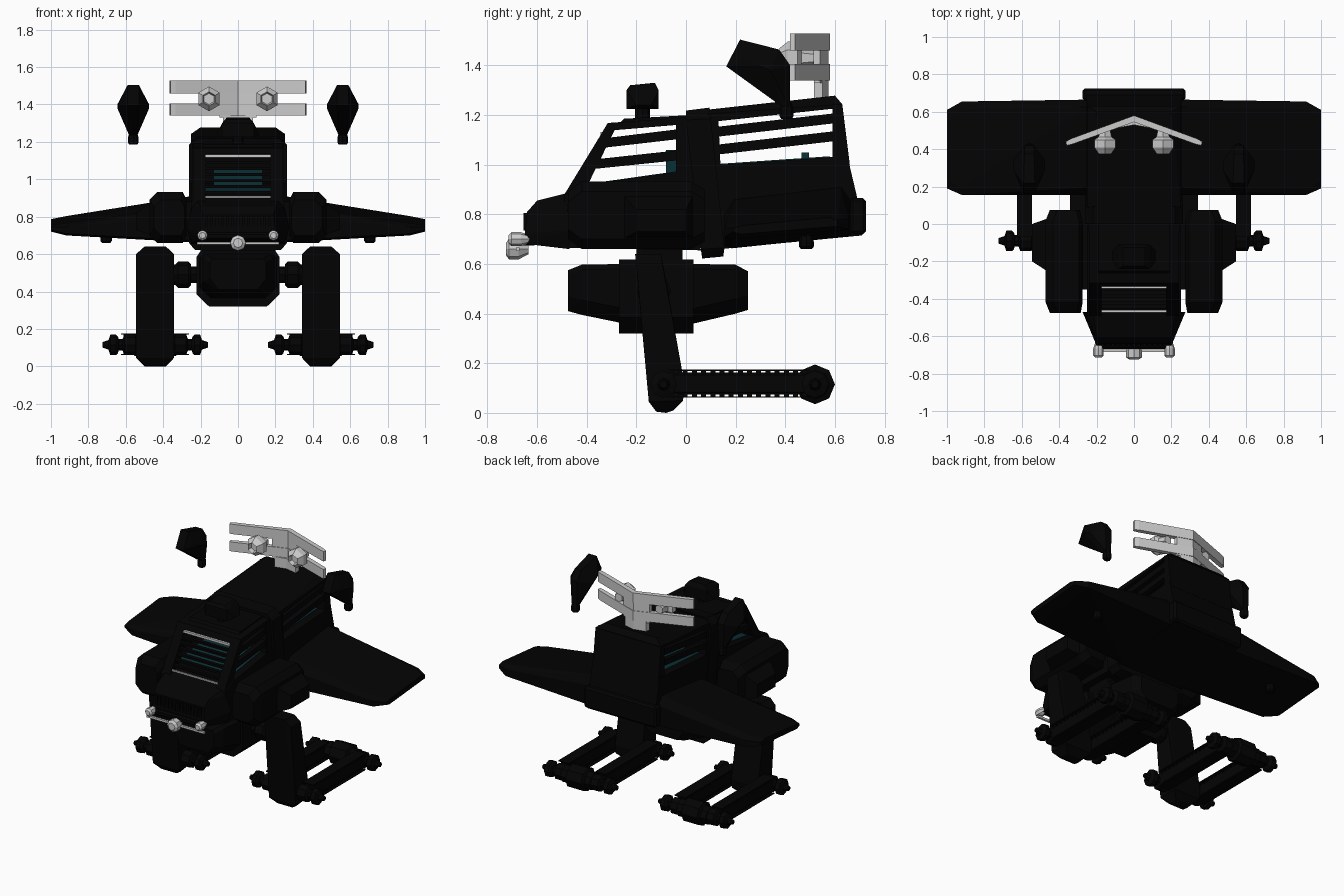
import bpy, bmesh
from mathutils import Vector


def material(name, col):
    m = bpy.data.materials.new(name)
    m.diffuse_color = (*col, 1)
    return m


BLACK = material("black_paint", (0.001, 0.001, 0.001))
TEAL = material("teal_trim", (0.003, 0.03, 0.038))


def finish(name, bm, mat, mirror, bevel=0):
    bmesh.ops.recalc_face_normals(bm, faces=bm.faces)
    me = bpy.data.meshes.new(name)
    bm.to_mesh(me)
    bm.free()
    ob = bpy.data.objects.new(name, me)
    bpy.context.collection.objects.link(ob)
    if mat:
        me.materials.append(mat)
    if bevel:
        b = ob.modifiers.new("chamfer", 'BEVEL')
        b.width, b.segments = bevel, 1
    if mirror:
        ob.modifiers.new("mirror", 'MIRROR').use_mirror_merge = False
    return ob


def hull(name, pts, mat=BLACK, mirror=False, bevel=0):
    bm = bmesh.new()
    for p in pts:
        bm.verts.new(p)
    r = bmesh.ops.convex_hull(bm, input=bm.verts)
    junk = {v for v in r["geom_interior"] + r["geom_unused"] if isinstance(v, bmesh.types.BMVert)}
    bmesh.ops.delete(bm, geom=list(junk), context='VERTS')
    bmesh.ops.dissolve_limit(bm, angle_limit=0.01, verts=bm.verts, edges=bm.edges)
    return finish(name, bm, mat, mirror, bevel)


def slab(name, prof, x0, x1, mat=BLACK, mirror=False, bevel=0):
    """Side profile (y, z) carried from x0 to x1."""
    return hull(name, [(x, y, z) for x in (x0, x1) for y, z in prof], mat, mirror, bevel)


def box(name, x0, x1, y0, y1, z0, z1, mat=BLACK, mirror=False, bevel=0):
    return slab(name, [(y0, z0), (y1, z0), (y1, z1), (y0, z1)], x0, x1, mat, mirror, bevel)


def lathe(name, prof, origin, axis, n=8, mat=BLACK, mirror=False):
    """Rings of (distance, radius) along an axis."""
    bm = bmesh.new()
    q = Vector(axis).to_track_quat('Z', 'Y')
    rings = []
    for d, r in prof:
        c = bmesh.ops.create_circle(bm, segments=n, radius=r)["verts"]
        for v in c:
            v.co = Vector(origin) + q @ Vector((v.co.x, v.co.y, d))
        rings.append(c)
    for a, b in zip(rings, rings[1:]):
        for i in range(n):
            j = (i + 1) % n
            bm.faces.new((a[i], a[j], b[j], b[i]))
    bm.faces.new(rings[0])
    bm.faces.new(rings[-1])
    return finish(name, bm, mat, mirror)


# front cabin: lower body, nose, roof and pillars
slab("cabin_lower", [(-.49, .665), (.06, .655), (.03, .98), (-.4, .92), (-.49, .88)], -.25, .25)
nose = []
for y, z, w in [(-.47, .66, .25), (-.47, .74, .275), (-.48, .85, .25), (-.48, .885, .22),
                (-.60, .855, .2), (-.64, .81, .19), (-.65, .72, .2), (-.64, .68, .2)]:
    nose += [(-w, y, z), (w, y, z)]
hull("nose", nose)
box("nose_bumper", -.19, .19, -.668, -.6, .675, .715, bevel=.01)
for i in range(13):
    x = -.168 + i * .028
    box("grille_fin", x - .007, x + .007, -.655, -.63, .735, .805)
slab("windshield_pillar", [(-.49, .88), (-.4, .91), (-.275, 1.165), (-.315, 1.167)], .175, .24, mirror=True)
slab("cabin_rear_pillar", [(-.04, .95), (.03, .95), (.02, 1.19), (-.04, 1.185)], .19, .245, mirror=True)
slab("cabin_roof", [(-.335, 1.135), (-.315, 1.168), (.02, 1.192), (.02, 1.165), (-.3, 1.145)], -.24, .24)
slab("roof_cap", [(-.27, 1.165), (-.25, 1.185), (.02, 1.2), (.02, 1.18)], -.19, .19)
# cabin side slats and windshield slats
for z, y0 in [(1.085, -.36), (1.0, -.40)]:
    slab("cabin_side_slat", [(y0, z - .02), (-.03, z + .018), (-.03, z + .058), (y0 + .02, z + .02)],
         .205, .238, mirror=True)
for i in range(6):
    z = .93 + i * .032
    y = -.48 + (z - .88) * .575
    box("windshield_slat", -.18, .18, y, y + .025, z - .008, z + .008)
box("windshield_top_bar", -.175, .175, -.345, -.330, 1.117, 1.132, None)
box("windshield_bottom_bar", -.175, .175, -.472, -.460, .900, .910, None)
# teal interior
slab("cabin_floor", [(-.38, .921), (-.04, .969), (-.04, .973), (-.38, .925)], -.2, .2, TEAL)
box("cabin_seat", -.13, .13, -.08, -.04, .93, 1.06, TEAL)
slab("rear_floor", [(.13, .997), (.58, 1.028), (.58, 1.034), (.13, 1.003)], -.2, .2, TEAL)
box("rear_seat", -.13, .13, .465, .495, .98, 1.05, TEAL)

# tilted collar between the cabins
ring = []
for y, z, w in [(.0, 1.18, .262), (.1, 1.185, .262), (.0, 1.218, .22), (.095, 1.23, .22),
                (.06, .66, .262), (.155, .665, .262), (.065, .622, .23), (.15, .63, .23)]:
    ring += [(-w, y, z), (w, y, z)]
hull("collar", ring)

# rear cabin
slab("rear_lower", [(.14, .66), (.71, .715), (.715, .76), (.65, 1.035), (.1, .997)], -.255, .255)
slab("rear_wall", [(.59, 1.0), (.66, 1.0), (.63, 1.24), (.59, 1.245)], -.25, .25)
slab("rear_front_pillar", [(.09, .97), (.14, .97), (.13, 1.2), (.09, 1.2)], .19, .25, mirror=True)
roof = [(s * w, y, z) for s in (-1, 1) for y, z, w in
        [(.08, 1.17, .25), (.615, 1.228, .25), (.09, 1.205, .25), (.63, 1.243, .25),
         (.09, 1.222, .2), (.6, 1.278, .2)]]
hull("rear_roof", roof)
for z in (1.04, 1.112):
    slab("rear_side_slat", [(.12, z), (.6, z + .055), (.6, z + .095), (.12, z + .04)], .21, .245, mirror=True)
box("rear_bumper", -.275, .275, .66, .725, .72, .865, bevel=.012)

# roof lamp
lathe("roof_lamp_stem", [(1.18, .03), (1.25, .03)], (0, -.175, 0), (0, 0, 1))
hull("roof_lamp", [(s * x, y, z) for s in (-1, 1) for x, y, z in
     [(.085, -.24, 1.225), (.085, -.24, 1.30), (.06, -.225, 1.32), (.06, -.125, 1.33),
      (.085, -.11, 1.30), (.085, -.11, 1.225), (.115, -.2, 1.24), (.115, -.14, 1.24)]])

# grey front lamps
box("lamp_bar", -.22, .22, -.685, -.67, .652, .666, None)
for x, z, r, y in [(0, .66, .042, -.725), (-.19, .70, .028, -.715), (.19, .70, .028, -.715)]:
    lathe("front_lamp", [(0, r * .6), (.012, r), (.05, r), (.09, r * .5)], (x, y, z), (0, 1, 0), 8, None)

# wings: tapered, tilted up to the rear, top edges chamfered
wing = []
for x, y0, y1, zb, zt, rise in [(.25, .155, .665, .663, .86, .05), (.92, .155, .655, .700, .765, .038),
                                (1.0, .19, .61, .72, .755, .032)]:
    m = (zt - zb) * .3
    wing += [(x, y0, zb + .01), (x, y0, zt - m), (x, y0 + .04, zt), (x, y0 + .03, zb),
             (x, y1, zb + rise), (x, y1, zt + rise - m), (x, y1 - .04, zt + rise)]
hull("wing", wing, mirror=True)
lathe("wing_lamp", [(.66, .022), (.67, .03), (.69, .03), (.74, .018)], (.705, .485, 0), (0, 0, 1), mirror=True)

# side nacelles
nac = []
for y, x0, x1, z0, z1 in [(-.475, .285, .45, .70, .89), (-.42, .275, .472, .66, .932),
                          (.02, .275, .472, .66, .932), (.075, .29, .45, .69, .90)]:
    c = .04
    nac += [(x0, y, z0 + c), (x0, y, z1 - c), (x1, y, z0 + c), (x1, y, z1 - c),
            (x0 + c * .5, y, z0), (x1 - c, y, z0), (x0 + c * .5, y, z1), (x1 - c, y, z1)]
hull("nacelle", nac, mirror=True)
hull("nacelle_side_bulge", [(.46, -.255, .70), (.46, -.255, .88), (.545, -.2, .73), (.545, -.2, .82),
                            (.545, 0, .73), (.545, 0, .82), (.46, .03, .70), (.46, .03, .88)], mirror=True)
box("nacelle_mount", .24, .3, -.35, .0, .70, .88, mirror=True)

# belly unit and its collar
belly = []
for y, z0, z1, w in [(-.475, .41, .575, .15), (-.42, .395, .597, .185), (-.25, .36, .6, .21),
                     (.03, .36, .6, .21), (.2, .40, .597, .185), (.25, .415, .57, .15)]:
    belly += [(s * a, y, z) for s in (-1, 1) for a, z in
              [(w, z0 + .06), (w, z1 - .02), (w * .7, z0), (w * .9, z1)]]
hull("belly_unit", belly)
hull("belly_collar", [(s * x, y, z) for s in (-1, 1) for y in (-.27, .03)
                      for x, z in [(.155, .32), (.222, .385), (.222, .585), (.2, .618)]])
box("belly_neck", -.2, .2, -.2, -.015, .6, .67)
lathe("hip_joint", [(.2, .045), (.25, .045), (.25, .055), (.265, .07), (.32, .07), (.335, .055), (.36, .05)],
      (0, -.13, .49), (1, 0, 0), mirror=True)

# legs: broad bars with chamfered ends
leg = [(x, y, z) for x in (.385, .5) for y, z in
       [(-.205, .64), (-.1, .64), (-.05, .01), (-.08, 0), (-.12, .005)]]
leg += [(x, y, z) for x in (.342, .545) for y, z in
        [(-.2, .60), (-.095, .60), (-.005, .11), (-.012, .05), (-.15, .045)]]
hull("leg", leg, mirror=True)

# skids: axles, end drums and ribbed rails
half = [(.06, .03), (.1, .03), (.105, .055), (.165, .055), (.175, .03), (.195, .03),
        (.2, .045), (.21, .055), (.24, .055), (.25, .025), (.282, .015)]
axle = [(-d, r) for d, r in reversed(half)] + half
lathe("front_axle", axle, (.4425, -.09, .115), (1, 0, 0), mirror=True)
lathe("rear_axle", axle, (.4425, .52, .115), (1, 0, 0), mirror=True)
lathe("rear_drum", [(-.125, .045), (-.11, .06), (-.07, .06), (-.06, .08), (.06, .08), (.07, .06),
                    (.11, .06), (.125, .045)], (.4425, .52, .115), (1, 0, 0), mirror=True)
for x in (.302, .585):
    box("skid_rail", x - .03, x + .03, -.09, .52, .074, .162, mirror=True, bevel=.01)
    for z in (.064, .172):
        box("rail_strip", x - .04, x + .04, -.07, .5, z - .003, z + .003, mirror=True)
    for i in range(15):
        y = -.05 + i * .037
        box("rail_rib", x - .026, x + .026, y, y + .02, .062, .173, mirror=True)

# grey rear rack with two lamps
for z0, z1 in [(1.34, 1.405), (1.46, 1.528)]:
    hull("rack_bar", [(x, y, z) for z in (z0, z1) for x, y in
         [(0, .58), (0, .545), (.34, .455), (.365, .44), (.36, .42), (.335, .425)]], None, True)
hull("rack_plate", [(x, y, z) for z in (1.33, 1.525) for x, y in
     [(0, .575), (0, .548), (.1, .54), (.1, .515)]], None, True)
hull("rack_post", [(x, y, z) for z in (1.26, 1.34) for x, y in
     [(0, .575), (0, .53), (.08, .55), (.08, .515)]], None, True)
lathe("rack_lamp", [(.03, .03), (0, .038), (.035, .066), (.075, .066), (.09, .04), (.14, .03)],
      (.155, .375, 1.43), (0, 1, 0), 6, None, True)

# floating teardrop pods on each side
pod = [(.162, 1.396, .03), (.218, 1.504, .03), (.375, 1.464, .025), (.42, 1.4, .025), (.42, 1.25, .02),
       (.385, 1.235, .022), (.415, 1.235, .022), (.24, 1.43, .06), (.29, 1.40, .085), (.34, 1.38, .085)]
hull("side_pod", [(.56 + s * w, y, z) for s in (-1, 1) for y, z, w in pod], mirror=True)
lathe("pod_foot", [(1.185, .022), (1.195, .028), (1.225, .028), (1.25, .02)], (.56, .405, 0), (0, 0, 1), mirror=True)
